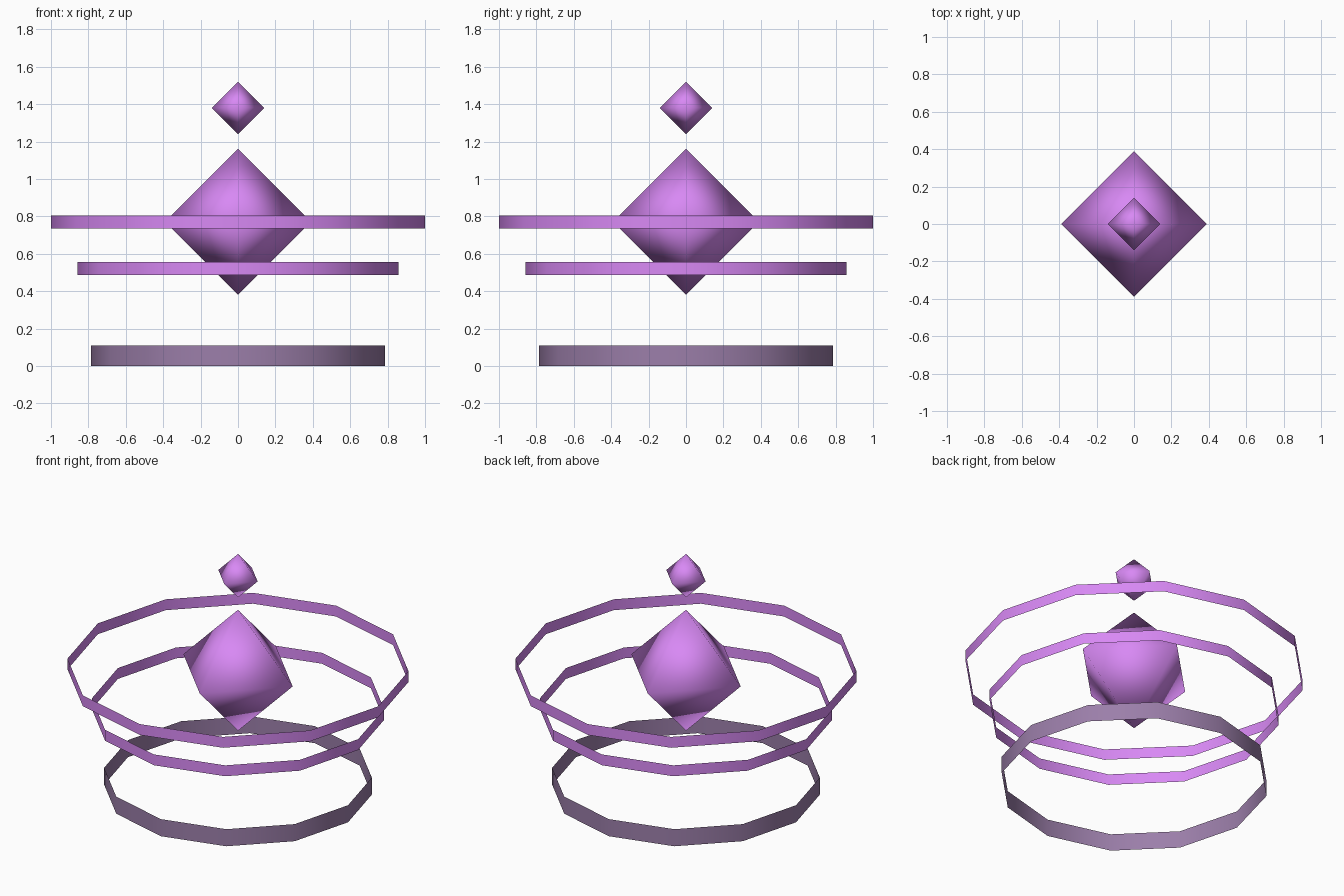
import bpy
import bmesh
from mathutils import Matrix

if "Cube" in bpy.data.objects:
    bpy.data.objects.remove(bpy.data.objects["Cube"])


def material(name, rgb):
    mat = bpy.data.materials.new(name)
    mat.diffuse_color = (*rgb, 1)
    mat.use_nodes = True
    mat.node_tree.nodes["Principled BSDF"].inputs["Base Color"].default_value = mat.diffuse_color
    return mat


def finish(name, bm, mat):
    bmesh.ops.recalc_face_normals(bm, faces=bm.faces)
    for f in bm.faces:
        f.smooth = True
    mesh = bpy.data.meshes.new(name)
    bm.to_mesh(mesh)
    bm.free()
    mesh.materials.append(mat)
    bpy.context.collection.objects.link(bpy.data.objects.new(name, mesh))


def band(name, radius, z0, z1, mat, sides=12):
    """Open, paper-thin twelve-sided hoop with corners on the axes."""
    bm = bmesh.new()
    bmesh.ops.create_cone(bm, cap_ends=False, segments=sides,
                          radius1=radius, radius2=radius, depth=z1 - z0,
                          matrix=Matrix.Translation((0, 0, (z0 + z1) / 2)))
    finish(name, bm, mat)


def crystal(name, radius, z, mat):
    """Octahedron: two four-sided pyramids sharing an equator."""
    bm = bmesh.new()
    equator = [bm.verts.new(p) for p in
               ((radius, 0, z), (0, radius, z), (-radius, 0, z), (0, -radius, z))]
    for tip_z in (z + radius, z - radius):
        tip = bm.verts.new((0, 0, tip_z))
        for i in range(4):
            bm.faces.new((equator[i], equator[(i + 1) % 4], tip))
    finish(name, bm, mat)


violet = material("violet", (0.69, 0.25, 0.91))
dusk = material("dusk_violet", (0.33, 0.21, 0.40))

# Hoops, from the ground up
band("base_ring", 0.785, 0.0, 0.11, dusk)
band("lower_ring", 0.857, 0.485, 0.555, violet)
band("upper_ring", 1.0, 0.735, 0.805, violet)

# Floating crystals
crystal("main_crystal", 0.39, 0.77, violet)
crystal("top_crystal", 0.14, 1.38, violet)
